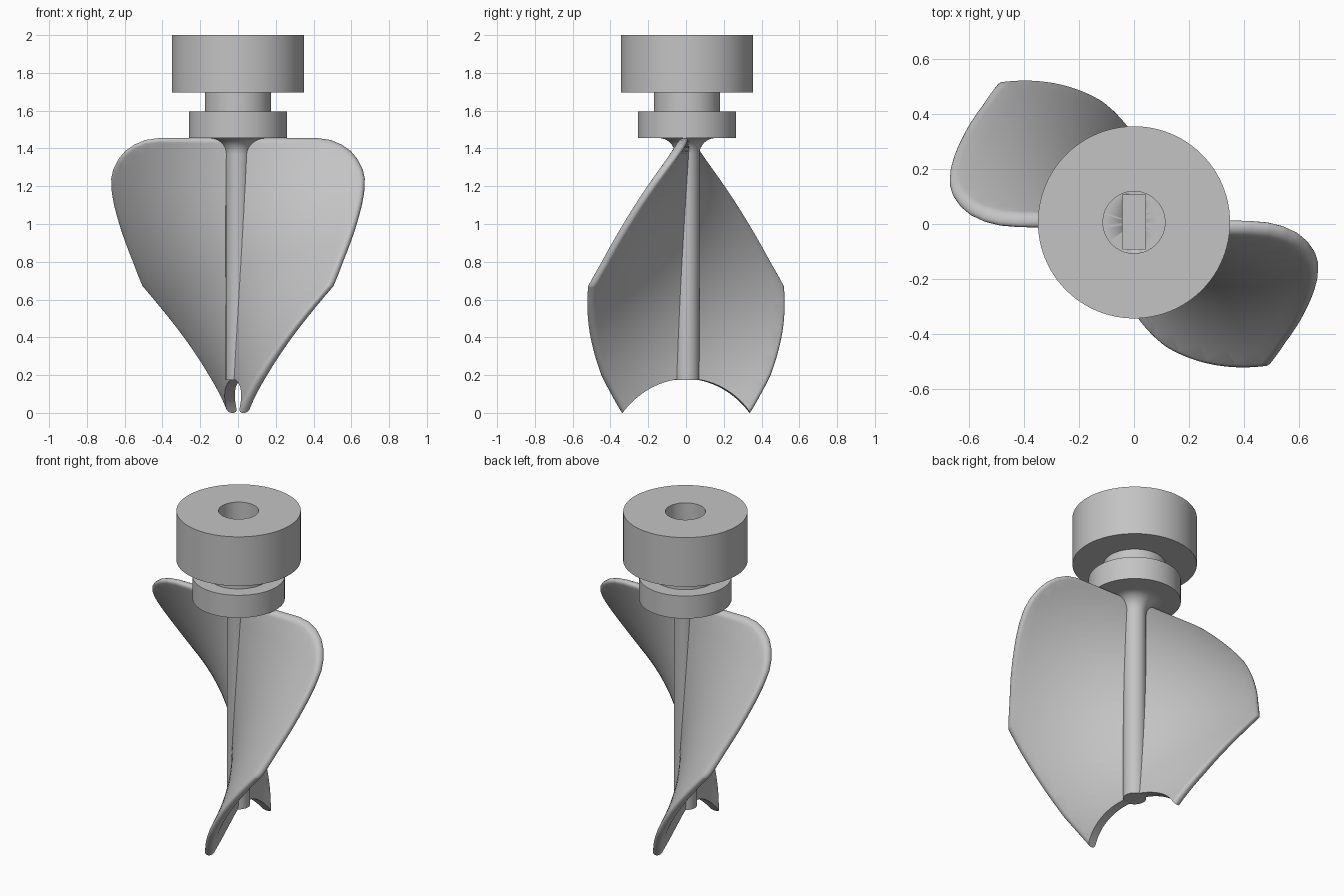
import bpy, bmesh, math
from mathutils import Vector, Matrix

cube = bpy.data.objects.get("Cube")
if cube:
    bpy.data.objects.remove(cube, do_unlink=True)

GREY = (0.55, 0.55, 0.55, 1)
mat = bpy.data.materials.new("plain grey")
mat.use_nodes = True
mat.diffuse_color = GREY
mat.node_tree.nodes["Principled BSDF"].inputs["Base Color"].default_value = GREY

TOP = 1.455          # underside of the flange
TWIST = math.radians(57.5)   # blade twist per unit of height
AXIS_Y = 0.006


def finish(bm, name, angle=35):
    bmesh.ops.recalc_face_normals(bm, faces=bm.faces)
    mesh = bpy.data.meshes.new(name)
    bm.to_mesh(mesh)
    bm.free()
    mesh.materials.append(mat)
    ob = bpy.data.objects.new(name, mesh)
    bpy.context.collection.objects.link(ob)
    bpy.ops.object.select_all(action='DESELECT')
    ob.select_set(True)
    bpy.context.view_layer.objects.active = ob
    bpy.ops.object.shade_smooth_by_angle(angle=math.radians(angle))
    return ob


def lathe(name, profile, steps=96):
    bm = bmesh.new()
    verts = [bm.verts.new((r, 0, z)) for r, z in profile]
    edges = [bm.edges.new(p) for p in zip(verts, verts[1:])]
    bmesh.ops.spin(bm, geom=verts + edges, cent=(0, 0, 0), axis=(0, 0, 1),
                   angle=math.tau, steps=steps)
    bmesh.ops.remove_doubles(bm, verts=bm.verts, dist=1e-4)
    bmesh.ops.translate(bm, verts=bm.verts, vec=(0, AXIS_Y, 0))
    return finish(bm, name)


# Stepped coupling with a blind bore
coupling = lathe("coupling", [
    (0, TOP), (0.26, TOP), (0.26, 1.595), (0.175, 1.595), (0.175, 1.695),
    (0.35, 1.695), (0.35, 2.0), (0.113, 2.0), (0.113, 1.68), (0, 1.68)])

# Drive slot in the floor of the bore
bm = bmesh.new()
bmesh.ops.create_cube(bm, size=1, matrix=Matrix.Translation((0, AXIS_Y + 0.002, 1.65))
                      @ Matrix.Diagonal((0.084, 0.2, 0.2, 1)))
cutter = finish(bm, "slot_cutter")
cutter.hide_render = True
cut = coupling.modifiers.new("slot", 'BOOLEAN')
cut.operation = 'DIFFERENCE'
cut.object = cutter
bpy.context.view_layer.objects.active = coupling
bpy.ops.object.modifier_apply(modifier="slot")
bpy.data.objects.remove(cutter, do_unlink=True)

# Shaft flaring into the flange
R, F = 0.065, 0.085
flare = [(R + F - F * math.cos(a), TOP - F + F * math.sin(a))
         for a in (math.pi / 2 * i / 8 for i in range(9))]
lathe("shaft", [(0, 0.175), (R, 0.175)] + flare + [(0, TOP)], 48)


def blade(name, turn):
    """Flat bevelled plate in the radius/height plane, sliced and twisted."""
    half = 0.0275
    rim = [(0.0, TOP), (0.42, TOP), (0.49, 1.445), (0.55, 1.42), (0.6, 1.385),
           (0.64, 1.34), (0.67, 1.29), (0.688, 1.24), (0.697, 1.17), (0.7, 1.1),
           (0.7, 0.8), (0.71, 0.67), (0.57, 0.4), (0.466, 0.2), (0.34, 0.0)]
    # concave lower edge
    arc = [(r, math.sqrt(0.41 ** 2 - r * r) - 0.229)
           for r in (0.34 * (1 - i / 14) for i in range(1, 15))]
    bm = bmesh.new()
    face = bm.faces.new([bm.verts.new((r, -half, z)) for r, z in rim + arc])
    ext = bmesh.ops.extrude_face_region(bm, geom=[face], use_keep_orig=True)
    moved = [v for v in ext["geom"] if isinstance(v, bmesh.types.BMVert)]
    bmesh.ops.translate(bm, verts=moved, vec=(0, 2 * half, 0))
    bmesh.ops.recalc_face_normals(bm, faces=bm.faces)

    # round the outer rim on both sides
    def on_rim(v):
        return any(abs(v.co.x - r) + abs(v.co.z - z) < 1e-4 for r, z in rim)
    edges = [e for e in bm.edges
             if all(on_rim(v) for v in e.verts)
             and abs(e.verts[0].co.y - e.verts[1].co.y) < 1e-5]
    bmesh.ops.bevel(bm, geom=edges, offset=0.024, offset_type='OFFSET',
                    segments=4, profile=0.5, affect='EDGES', clamp_overlap=True)

    # slice so that the plate can bend
    def slices(axis, count, size):
        for i in range(1, count):
            co = Vector(axis) * (size * i / count)
            bmesh.ops.bisect_plane(bm, geom=bm.verts[:] + bm.edges[:] + bm.faces[:],
                                   plane_co=co, plane_no=axis)
    slices((0, 0, 1), 48, TOP)
    slices((1, 0, 0), 10, 0.7)
    bmesh.ops.triangulate(bm, faces=[f for f in bm.faces if len(f.verts) > 4])

    for v in bm.verts:
        v.co.y -= 0.008
        v.co = Matrix.Rotation(turn - TWIST * (TOP - v.co.z), 3, 'Z') @ v.co
    return finish(bm, name, 40)


blade("left_blade", 0)
blade("right_blade", math.pi)
